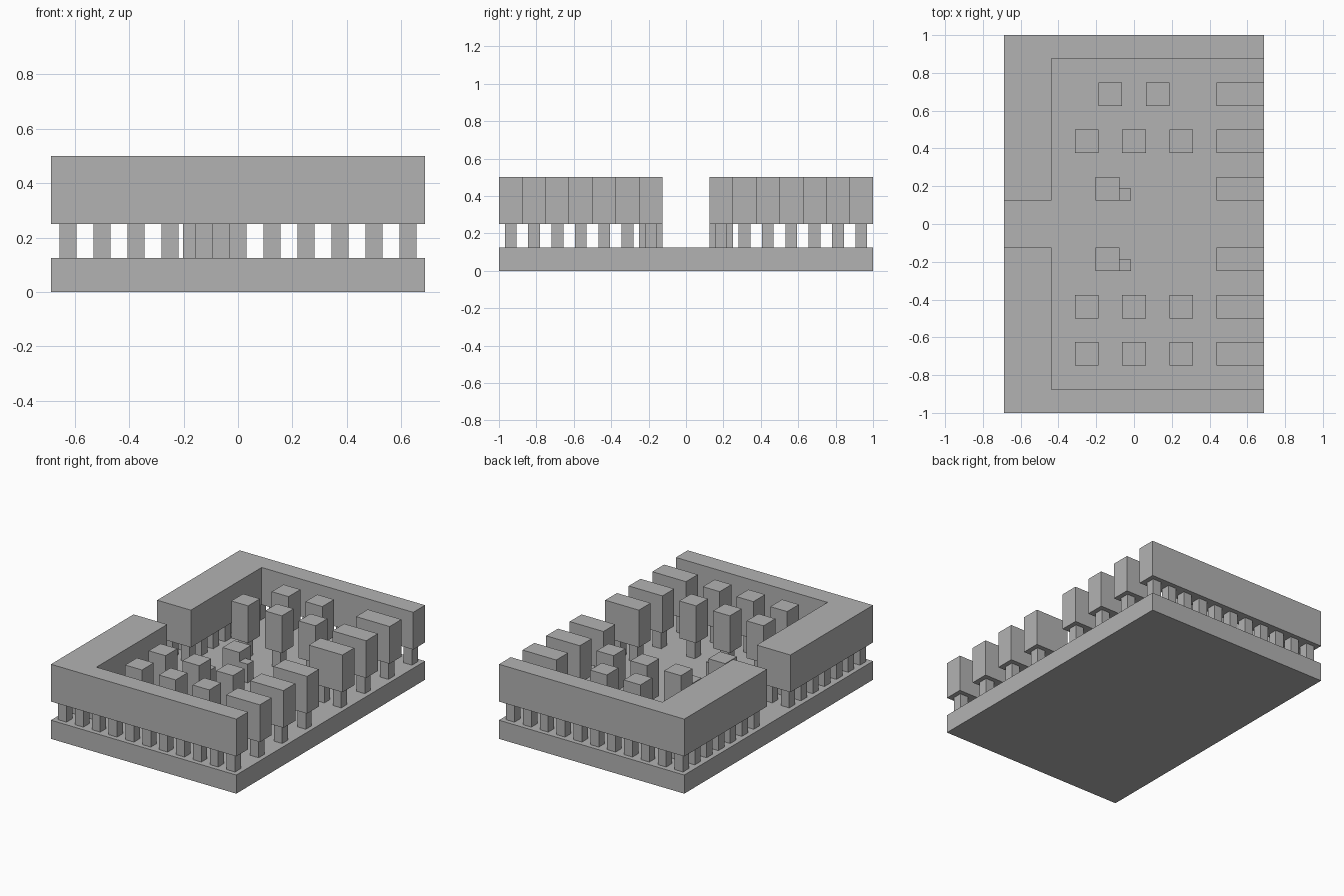
import bpy
import bmesh
from mathutils import Matrix, Vector

default_cube = bpy.data.objects.get("Cube")
if default_cube:
    bpy.data.objects.remove(default_cube, do_unlink=True)

CELL = 0.125            # grid module of the layout
HALF_X, HALF_Y = 5.5 * CELL, 8 * CELL
FLOOR, CEILING, TOP = CELL, 2 * CELL, 4 * CELL

stone = bpy.data.materials.new("stone_grey")
stone.use_nodes = True
grey = (0.45, 0.45, 0.45, 1.0)
stone.diffuse_color = grey
stone.node_tree.nodes["Principled BSDF"].inputs["Base Color"].default_value = grey


def finish(name, bm):
    bmesh.ops.recalc_face_normals(bm, faces=bm.faces)
    mesh = bpy.data.meshes.new(name)
    bm.to_mesh(mesh)
    bm.free()
    mesh.materials.append(stone)
    obj = bpy.data.objects.new(name, mesh)
    bpy.context.collection.objects.link(obj)


def add_box(bm, low, high):
    low, high = Vector(low), Vector(high)
    matrix = Matrix.Translation((low + high) / 2) @ Matrix.Diagonal((high - low).to_4d())
    bmesh.ops.create_cube(bm, size=1, matrix=matrix)


def box(name, low, high):
    bm = bmesh.new()
    add_box(bm, low, high)
    finish(name, bm)


def posts(name, cells):
    """Thin square posts, one under the centre of each cell."""
    bm = bmesh.new()
    r = CELL / 4
    for x, y in cells:
        add_box(bm, (x - r, y - r, FLOOR), (x + r, y + r, CEILING))
    finish(name, bm)


# Floor slab
box("base_slab", (-HALF_X, -HALF_Y, 0), (HALF_X, HALF_Y, FLOOR))

columns = [i * CELL for i in range(-5, 6)]
rows = [(i + 0.5) * CELL for i in range(1, 8)]
inner_x = -HALF_X + 2 * CELL

for side, sign in (("front", -1), ("back", 1)):
    # L-shaped raised wall, with the doorway between the two halves
    outline = [(-HALF_X, CELL), (inner_x, CELL), (inner_x, HALF_Y - CELL),
               (HALF_X, HALF_Y - CELL), (HALF_X, HALF_Y), (-HALF_X, HALF_Y)]
    bm = bmesh.new()
    face = bm.faces.new([bm.verts.new((x, sign * y, CEILING)) for x, y in outline])
    extruded = bmesh.ops.extrude_face_region(bm, geom=[face])["geom"]
    verts = [v for v in extruded if isinstance(v, bmesh.types.BMVert)]
    bmesh.ops.translate(bm, verts=verts, vec=(0, 0, TOP - CEILING))
    finish(side + "_wall", bm)
    posts(side + "_wall_posts",
          [(x, sign * y) for x in columns for y in rows
           if x < inner_x or y > HALF_Y - CELL])

    # Row of wide blocks along the open side
    for n, y in enumerate(rows[0:5:2], 1):
        y *= sign
        box(f"{side}_side_block_{n}", (HALF_X - 2 * CELL, y - CELL / 2, CEILING),
            (HALF_X, y + CELL / 2, TOP))
        posts(f"{side}_side_block_posts_{n}", [(x, y) for x in columns[-2:]])

    # Free-standing pillar blocks inside
    triple = (-2, 0, 2)
    layout = ((rows[2], triple), (rows[4], triple if sign < 0 else (-1, 1)))
    for r, (y, places) in enumerate(layout, 1):
        for c, place in enumerate(places, 1):
            x = place * CELL
            box(f"{side}_pillar_{r}_{c}",
                (x - CELL / 2, sign * y - CELL / 2, CEILING),
                (x + CELL / 2, sign * y + CELL / 2, TOP))
            posts(f"{side}_pillar_post_{r}_{c}", [(x, sign * y)])

    # Low pedestal with a small step beside it
    edge, y = -0.078, sign * rows[0]
    box(side + "_pedestal", (edge - CELL, y - CELL / 2, FLOOR),
        (edge, y + CELL / 2, 2.5 * CELL))
    box(side + "_pedestal_step", (edge, y - CELL / 2, FLOOR),
        (edge + CELL / 2, y, CEILING))
